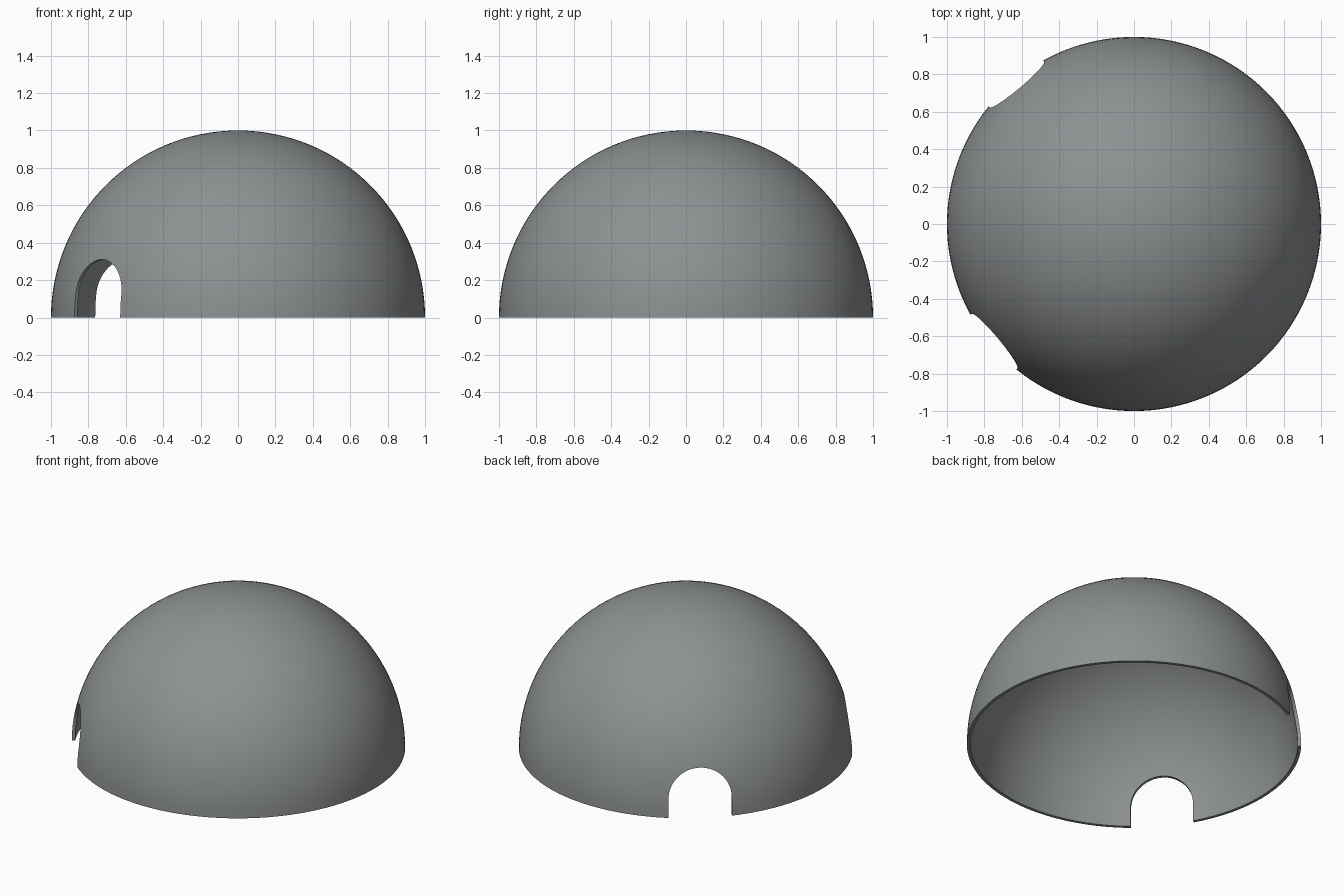
import bpy, bmesh, math
from mathutils import Vector

if "Cube" in bpy.data.objects:
    bpy.data.objects.remove(bpy.data.objects["Cube"])

R, WALL = 1.0, 0.02           # dome radius and shell thickness
DOOR_R, SPRING = 0.19, 0.12   # arch radius and height where the arch begins
SEG, RINGS = 128, 32

grey = bpy.data.materials.new("slate_grey")
grey.diffuse_color = (0.27, 0.285, 0.29, 1)
grey.use_nodes = True
grey.node_tree.nodes["Principled BSDF"].inputs["Base Color"].default_value = grey.diffuse_color


def add_object(name, bm):
    bmesh.ops.recalc_face_normals(bm, faces=bm.faces)
    mesh = bpy.data.meshes.new(name)
    bm.to_mesh(mesh)
    bm.free()
    mesh.materials.append(grey)
    obj = bpy.data.objects.new(name, mesh)
    bpy.context.collection.objects.link(obj)
    return obj


# Dome shell: outer and inner quarter arcs joined at the rim, spun around z
bm = bmesh.new()
arc = [i * math.pi / 2 / RINGS for i in range(RINGS + 1)]
profile = [(R * math.cos(a), R * math.sin(a)) for a in reversed(arc)]
profile += [((R - WALL) * math.cos(a), (R - WALL) * math.sin(a)) for a in arc]
verts = [bm.verts.new((x, 0, z)) for x, z in profile]
edges = [bm.edges.new(pair) for pair in zip(verts, verts[1:])]
bmesh.ops.spin(bm, geom=verts + edges, cent=(0, 0, 0), axis=(0, 0, 1),
               angle=2 * math.pi, steps=SEG, use_duplicate=False)
bmesh.ops.remove_doubles(bm, verts=bm.verts, dist=1e-5)
dome = add_object("dome_shell", bm)


# Arched doorway cutter, extruded outward along the given heading
def doorway_cutter(name, heading):
    bm = bmesh.new()
    outline = [(DOOR_R, -0.1)]
    outline += [(DOOR_R * math.cos(t), SPRING + DOOR_R * math.sin(t))
                for t in (i * math.pi / 32 for i in range(33))]
    outline.append((-DOOR_R, -0.1))
    face = bm.faces.new([bm.verts.new((0.5, y, z)) for y, z in outline])
    out = bmesh.ops.extrude_face_region(bm, geom=[face])
    moved = [v for v in out["geom"] if isinstance(v, bmesh.types.BMVert)]
    bmesh.ops.translate(bm, verts=moved, vec=Vector((0.8, 0, 0)))
    cutter = add_object(name, bm)
    cutter.rotation_euler.z = math.radians(heading)
    cutter.hide_render = True
    return cutter


# Two doorways a quarter turn apart
bpy.context.view_layer.objects.active = dome
dome.select_set(True)
cutters = [doorway_cutter("back_doorway_cutter", 130),
           doorway_cutter("front_doorway_cutter", 220)]
bpy.context.view_layer.update()
for cutter in cutters:
    cut = dome.modifiers.new(cutter.name, 'BOOLEAN')
    cut.operation, cut.solver, cut.object = 'DIFFERENCE', 'EXACT', cutter
    bpy.ops.object.modifier_apply(modifier=cut.name)
for cutter in cutters:
    bpy.data.objects.remove(cutter)

# Smooth shell with crisp rim and door edges
bpy.ops.object.shade_smooth_by_angle(angle=math.radians(30))
